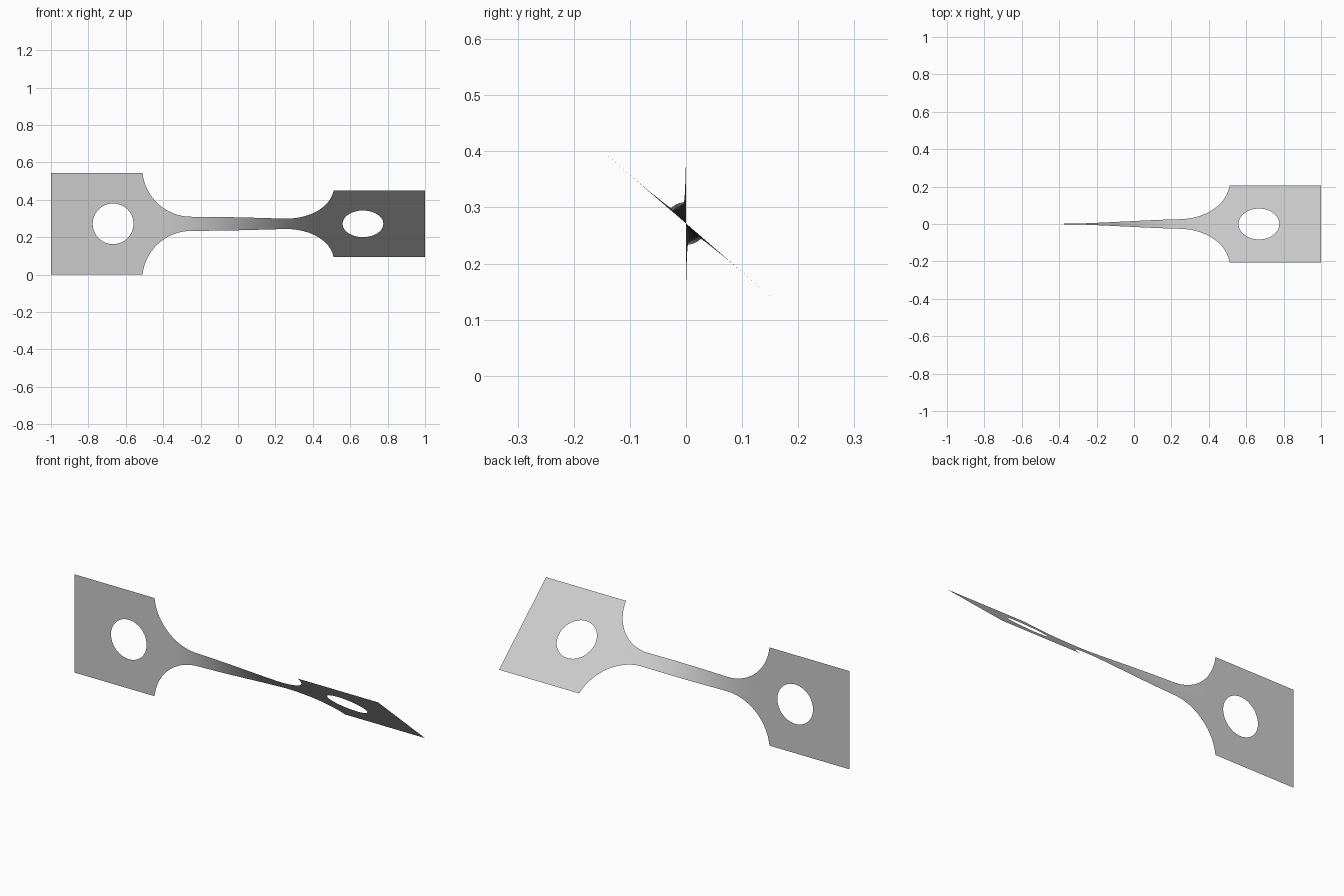
import bpy
import bmesh
from math import cos, sin, pi, radians, sqrt

if "Cube" in bpy.data.objects:
    bpy.data.objects.remove(bpy.data.objects["Cube"], do_unlink=True)

HALF = 0.2715                      # half width of the end plates
NECK = 0.038                       # half width of the neck
CORNER, TANGENT, FILLET = 0.51, 0.25, 0.262
HOLE_X, HOLE_R = 0.668, 0.109


def outer_edge(x):
    """Half width of the strip: plate, round fillet, neck."""
    x = abs(x)
    if x >= CORNER:
        return HALF
    if x <= TANGENT:
        return NECK
    return min(HALF, NECK + FILLET - sqrt(FILLET**2 - (x - TANGENT)**2))


def inner_edge(x):
    """Half height of the round hole, zero elsewhere."""
    d = HOLE_R**2 - (abs(x) - HOLE_X)**2
    return sqrt(d) if d > 1e-7 else 0.0


def twist(x):
    """Twist angle: nearly flat ends with an eased turn along the neck."""
    t = min(1, max(0, (x + 0.45) / 0.9))
    end_drift = max(-1, min(1, 2 * x))
    return radians(24.6 + end_drift * 0.5 + 48.2 * (t * t * (3 - 2 * t) - 0.5))


# Stations along one half: neck, fillet, hole, end
N = 24
half = [TANGENT * i / N for i in range(N + 1)]
half += [TANGENT + (CORNER - TANGENT) * sin(pi / 2 * i / N) for i in range(1, N + 1)]
half += [HOLE_X - HOLE_R * cos(pi * i / N) for i in range(N + 1)]
half += [0.85, 1.0]
stations = sorted({s * x for x in half for s in (-1, 1)})

# Twisted sheet, built as quads above and below the centre line
bm = bmesh.new()


def point(x, r):
    a = twist(x)
    return bm.verts.new((x, -r * sin(a), HALF + r * cos(a)))


for x0, x1 in zip(stations, stations[1:]):
    for side in (-1, 1):
        loop = [point(x0, side * inner_edge(x0)), point(x1, side * inner_edge(x1)),
                point(x1, side * outer_edge(x1)), point(x0, side * outer_edge(x0))]
        bm.faces.new(loop if side > 0 else loop[::-1])
bmesh.ops.remove_doubles(bm, verts=bm.verts, dist=1e-5)

mesh = bpy.data.meshes.new("twisted_strip")
bm.to_mesh(mesh)
bm.free()
strip = bpy.data.objects.new("twisted_strip", mesh)
bpy.context.collection.objects.link(strip)

# Plain grey metal
grey = bpy.data.materials.new("plain_grey")
grey.use_nodes = True
colour = (0.6, 0.6, 0.6, 1)
grey.diffuse_color = colour
grey.node_tree.nodes["Principled BSDF"].inputs["Base Color"].default_value = colour
mesh.materials.append(grey)

bpy.context.view_layer.objects.active = strip
strip.select_set(True)
bpy.ops.object.shade_smooth_by_angle()
